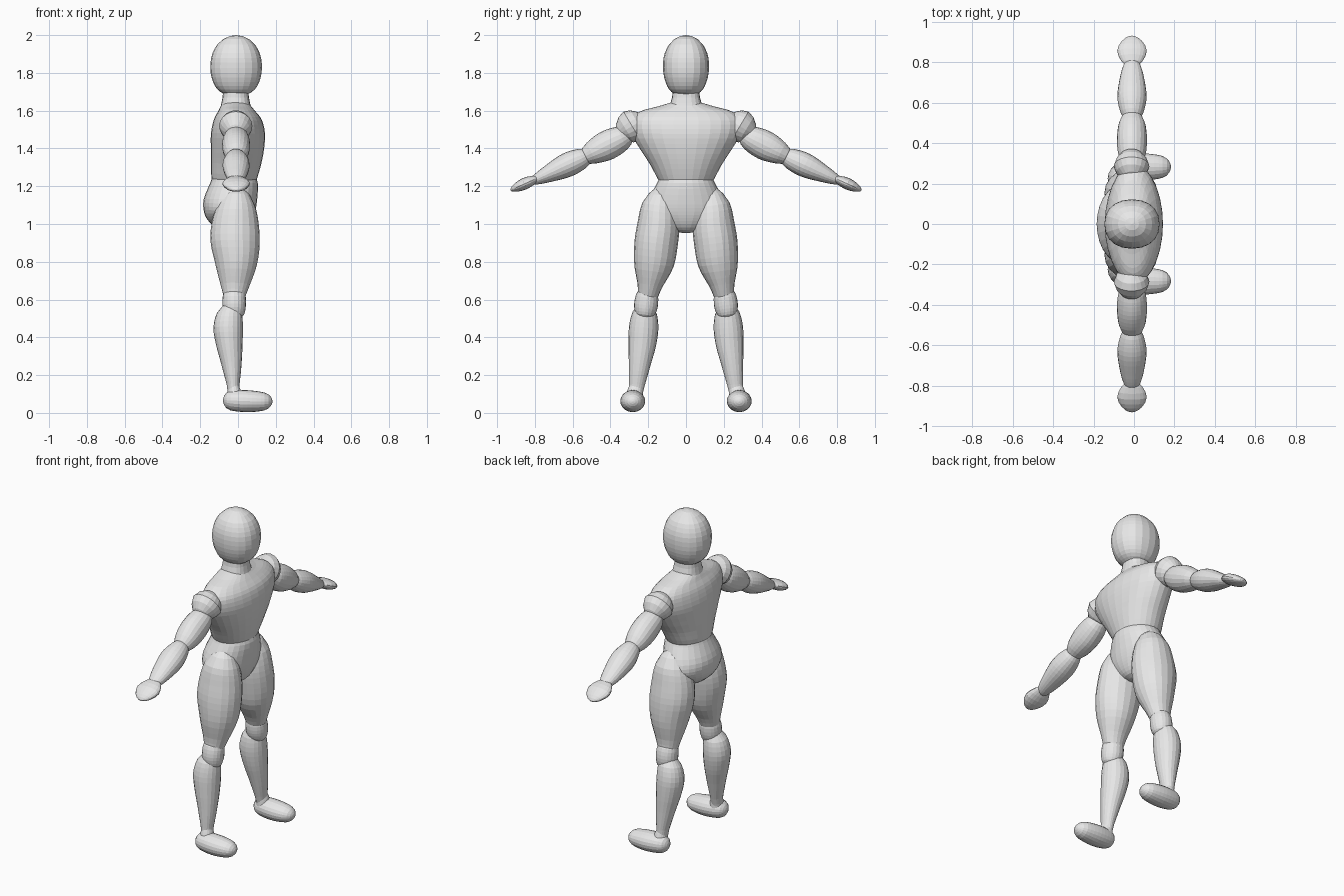
import bpy, bmesh, math
from mathutils import Vector

grey = bpy.data.materials.new("light grey")
grey.diffuse_color = (0.8, 0.8, 0.8, 1)


def spline(a, b, c, d, t):
    return 0.5 * (2 * b + (c - a) * t + (2 * a - 5 * b + 4 * c - d) * t * t
                  + (3 * b - a - 3 * c + d) * t ** 3)


def limb(name, stations, u=(1, 0, 0), sides=20, steps=4, power=2.0):
    """Loft of oval rings; a station is x, y, z, half size along u, half size across."""
    u = Vector(u)
    axis = (Vector(stations[-1][:3]) - Vector(stations[0][:3])).normalized()
    u = (u - axis * u.dot(axis)).normalized()
    v = axis.cross(u)
    # squared radii interpolate so that closed ends come out round
    pts = [list(s[:3]) + [s[3] ** 2, s[4] ** 2] for s in stations]
    last = len(pts) - 1
    rows = []
    for i in range(last):
        quad = [pts[max(i - 1, 0)], pts[i], pts[i + 1], pts[min(i + 2, last)]]
        for k in range(steps):
            t = k / steps
            if i == 0:
                t = t ** 1.6
            elif i == last - 1:
                t = 1 - (1 - t) ** 1.6
            rows.append([spline(*c, t) for c in zip(*quad)])
    rows.append(pts[-1])
    bm = bmesh.new()
    rings = []
    for x, y, z, aa, bb in rows:
        a, b = math.sqrt(max(aa, 1e-7)), math.sqrt(max(bb, 1e-7))
        ring = []
        for j in range(sides):
            ang = 2 * math.pi * j / sides
            c, s = math.cos(ang), math.sin(ang)
            c = math.copysign(abs(c) ** (2 / power), c)
            s = math.copysign(abs(s) ** (2 / power), s)
            ring.append(bm.verts.new(Vector((x, y, z)) + u * a * c + v * b * s))
        rings.append(ring)
    for r, q in zip(rings, rings[1:]):
        for j in range(sides):
            k = (j + 1) % sides
            bm.faces.new((r[j], r[k], q[k], q[j]))
    bm.faces.new(rings[0][::-1])
    bm.faces.new(rings[-1])
    bmesh.ops.recalc_face_normals(bm, faces=bm.faces)
    mesh = bpy.data.meshes.new(name)
    bm.to_mesh(mesh)
    bm.free()
    mesh.materials.append(grey)
    obj = bpy.data.objects.new(name, mesh)
    bpy.context.collection.objects.link(obj)
    return obj


def pair(name, stations, **kw):
    """The same part on both sides of the body."""
    for side, s in (("left", 1), ("right", -1)):
        limb(f"{side}_{name}", [(p[0], p[1] * s, *p[2:]) for p in stations], **kw)


# Head and neck
limb("head", [(-.01, 0, 2.0, 0, 0), (-.01, 0, 1.95, .1, .09), (-.01, 0, 1.88, .132, .119),
              (-.01, 0, 1.80, .135, .12), (-.01, 0, 1.73, .112, .1),
              (-.01, 0, 1.69, .068, .065), (-.01, 0, 1.68, 0, 0)], power=2.2, steps=3)
limb("neck", [(-.012, 0, 1.74, .065, .07), (-.012, 0, 1.67, .07, .074),
              (-.012, 0, 1.60, .085, .095)], power=2.4)

# Trunk
limb("torso", [(-.012, 0, 1.645, .065, .07), (-.01, 0, 1.622, .082, .15),
               (-.005, 0, 1.595, .1, .245), (0, 0, 1.55, .128, .295),
               (0, 0, 1.48, .143, .29), (-.003, 0, 1.40, .141, .245),
               (-.01, 0, 1.32, .133, .193), (-.02, 0, 1.24, .12, .15),
               (-.02, 0, 1.19, .1, .12)], sides=28, steps=3)
limb("pelvis", [(-.02, 0, 1.29, .1, .12), (-.02, 0, 1.22, .125, .152),
                (-.04, 0, 1.13, .141, .195), (-.045, 0, 1.07, .137, .2),
                (-.043, 0, 1.02, .12, .155), (-.03, 0, .97, .075, .08),
                (-.03, 0, .952, 0, 0)], sides=28, steps=3)

# Arms
pair("shoulder", [(-.012, .215, 1.56, 0, 0), (-.012, .285, 1.518, .088, .09),
                  (-.012, .365, 1.47, 0, 0)])
pair("upper_arm", [(-.01, .28, 1.485, 0, 0), (-.01, .34, 1.455, .066, .066),
                   (-.01, .42, 1.415, .074, .078), (-.01, .50, 1.375, .064, .06),
                   (-.01, .565, 1.34, 0, 0)])
pair("forearm", [(-.01, .495, 1.375, 0, 0), (-.01, .55, 1.348, .056, .054),
                 (-.01, .63, 1.312, .072, .064), (-.01, .73, 1.265, .058, .045),
                 (-.01, .80, 1.232, .035, .025), (-.01, .83, 1.218, 0, 0)])
pair("hand", [(-.01, .77, 1.25, 0, 0), (-.01, .855, 1.213, .073, .031),
              (-.01, .93, 1.178, 0, 0)], steps=5)

# Legs
pair("thigh", [(-.005, .125, 1.2, 0, 0), (-.01, .14, 1.10, .1, .092),
               (-.015, .145, 1.0, .125, .111), (-.015, .158, .9, .13, .115),
               (-.01, .17, .79, .111, .106), (-.015, .19, .68, .078, .068),
               (-.02, .205, .60, .05, .048), (-.02, .21, .57, 0, 0)], steps=3)
pair("knee", [(-.02, .197, .67, 0, 0), (-.02, .204, .63, .058, .056),
              (-.02, .212, .57, .062, .063), (-.02, .218, .52, .052, .05),
              (-.02, .222, .49, 0, 0)], steps=3)
pair("calf", [(-.03, .213, .59, 0, 0), (-.045, .218, .53, .066, .064),
              (-.052, .224, .45, .078, .078), (-.046, .232, .36, .07, .073),
              (-.035, .245, .26, .054, .058), (-.026, .26, .15, .034, .042),
              (-.025, .268, .09, .03, .036)], steps=3)
pair("ankle", [(-.022, .264, .145, .026, .034), (-.018, .275, .075, .045, .05)], steps=2)
pair("foot", [(-.08, .282, .068, 0, 0), (-.04, .282, .066, .052, .055),
              (.05, .282, .062, .058, .066), (.14, .282, .06, .047, .054),
              (.183, .282, .06, 0, 0)], u=(0, 0, 1))
